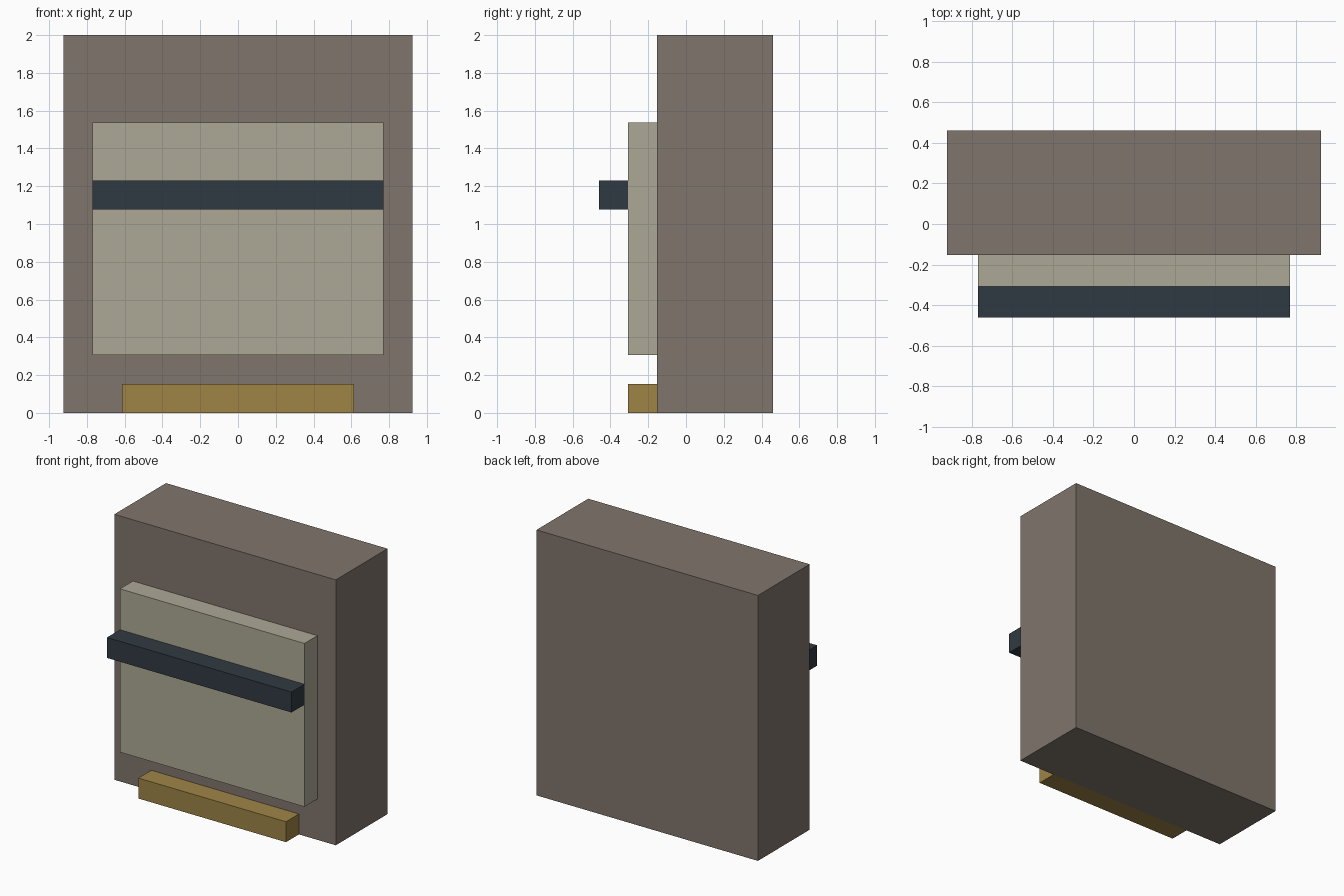
import bpy

if "Cube" in bpy.data.objects:
    bpy.data.objects.remove(bpy.data.objects["Cube"])

U = 2 / 13  # one block unit: the model is 13 units tall


def box(name, x, y, z, color):
    """Box from (min, max) ranges given in block units."""
    ranges = (x, y, z)
    bpy.ops.mesh.primitive_cube_add(
        size=1, location=[(a + b) / 2 * U for a, b in ranges])
    obj = bpy.context.object
    obj.name = obj.data.name = name
    obj.scale = [(b - a) * U for a, b in ranges]
    bpy.ops.object.transform_apply(location=False, rotation=False, scale=True)
    mat = bpy.data.materials.new(name + "_color")
    mat.diffuse_color = (*color, 1)
    mat.use_nodes = True
    mat.node_tree.nodes["Principled BSDF"].inputs["Base Color"].default_value = mat.diffuse_color
    obj.data.materials.append(mat)
    return obj


# Main block
box("body", (-6, 6), (-1, 3), (0, 13), (0.216, 0.178, 0.150))
# Raised panel on the front
box("front_panel", (-5, 5), (-2, -1), (2, 10), (0.418, 0.392, 0.305))
# Dark bar across the panel
box("cross_bar", (-5, 5), (-3, -2), (7, 8), (0.030, 0.042, 0.054))
# Low ledge at the foot
box("bottom_ledge", (-4, 4), (-2, -1), (0, 1), (0.342, 0.231, 0.061))
